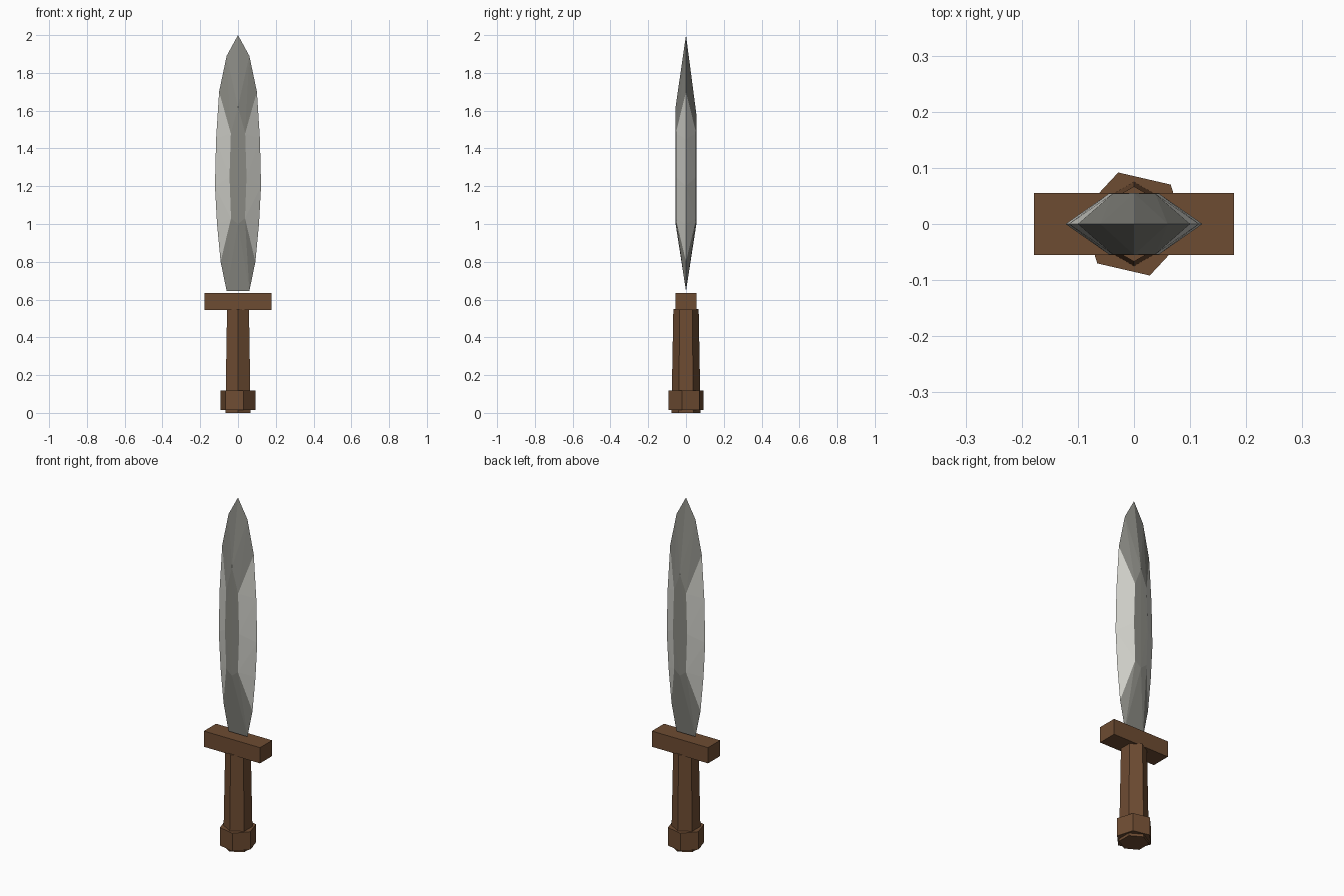
import bpy, bmesh
from math import cos, sin, radians

if "Cube" in bpy.data.objects:
    bpy.data.objects.remove(bpy.data.objects["Cube"])

def material(name, rgb):
    m = bpy.data.materials.new(name)
    m.diffuse_color = (*rgb, 1)
    m.use_nodes = True
    m.node_tree.nodes["Principled BSDF"].inputs["Base Color"].default_value = m.diffuse_color
    return m

wood = material("brown wood", (0.155, 0.072, 0.032))
steel = material("dark steel", (0.25, 0.25, 0.225))
edge = material("light steel edge", (0.63, 0.63, 0.585))

def make_object(name, bm, *mats):
    bmesh.ops.recalc_face_normals(bm, faces=bm.faces)
    me = bpy.data.meshes.new(name)
    bm.to_mesh(me)
    bm.free()
    for m in mats:
        me.materials.append(m)
    ob = bpy.data.objects.new(name, me)
    bpy.context.collection.objects.link(ob)
    return ob

def hex_prism(name, rings, turn):
    """Six-sided solid from (z, radius) rings."""
    bm = bmesh.new()
    loops = [[bm.verts.new((r * cos(radians(60 * i + turn)),
                            r * sin(radians(60 * i + turn)), z))
              for i in range(6)] for z, r in rings]
    for a, b in zip(loops, loops[1:]):
        for i in range(6):
            j = (i + 1) % 6
            bm.faces.new((a[i], a[j], b[j], b[i]))
    bm.faces.new(loops[0])
    bm.faces.new(loops[-1])
    return make_object(name, bm, wood)

# grip and pommel
hex_prism("grip", [(0, 0.077), (0.55, 0.067)], 90)
hex_prism("pommel", [(0.015, 0.096), (0.118, 0.096)], 47)

# crossguard
bm = bmesh.new()
bmesh.ops.create_cube(bm, size=1)
for v in bm.verts:
    v.co.x *= 0.356
    v.co.y *= 0.11
    v.co.z = 0.59 + v.co.z * 0.09
make_object("crossguard", bm, wood)

# blade: hull of the sharp outline and the raised flat on each side
outline = [(0.06, 0.645), (0.092, 0.8), (0.111, 1.0), (0.122, 1.2),
           (0.116, 1.45), (0.1, 1.7), (0.06, 1.89)]
flat = [(0.037, 1.03), (0.045, 1.25), (0.038, 1.48)]
points = [(0, 0, 2), (0, -0.055, 1.62), (0, 0.055, 1.58),
          (0, -0.055, 1.0), (0, 0.055, 1.0)]
for s in (-1, 1):
    points += [(s * x, 0, z) for x, z in outline]
    points += [(s * x, y, z) for x, z in flat for y in (-0.054, 0.054)]
bm = bmesh.new()
for p in points:
    bm.verts.new(p)
bmesh.ops.convex_hull(bm, input=bm.verts)
# the ground bevels along both edges are lighter
for f in bm.faces:
    if all(abs(v.co.x) > 0.03 and 0.75 < v.co.z < 1.75 for v in f.verts):
        f.material_index = 1
make_object("blade", bm, steel, edge)
